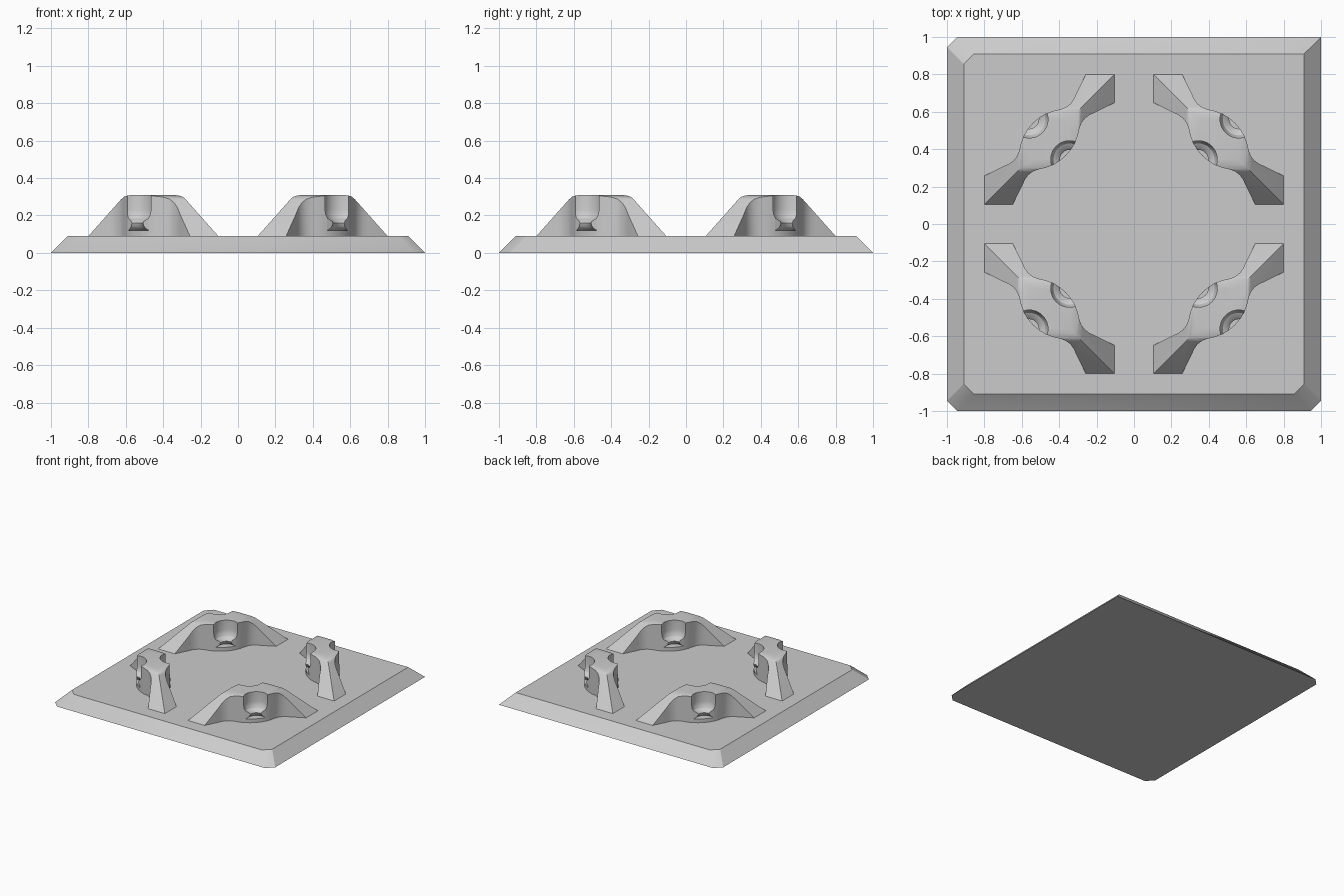
import bpy, bmesh, math
from mathutils import Matrix, Vector

cube = bpy.data.objects.get("Cube")
if cube:
    bpy.data.objects.remove(cube, do_unlink=True)

grey = bpy.data.materials.new("plain_grey")
grey.use_nodes = True
grey.diffuse_color = (0.6, 0.6, 0.6, 1)
grey.node_tree.nodes["Principled BSDF"].inputs["Base Color"].default_value = (0.6, 0.6, 0.6, 1)

BASE_TOP = 0.09
CENTRE = 0.4525


def loft(name, rings, matrix=Matrix()):
    """Closed solid through a stack of equal-length point rings."""
    bm = bmesh.new()
    loops = [[bm.verts.new(p) for p in ring] for ring in rings]
    n = len(loops[0])
    for low, high in zip(loops, loops[1:]):
        for i in range(n):
            j = (i + 1) % n
            bm.faces.new((low[i], low[j], high[j], high[i]))
    bm.faces.new(loops[0][::-1])
    bm.faces.new(loops[-1])
    bmesh.ops.recalc_face_normals(bm, faces=bm.faces)
    bm.transform(matrix)
    mesh = bpy.data.meshes.new(name)
    bm.to_mesh(mesh)
    bm.free()
    mesh.materials.append(grey)
    obj = bpy.data.objects.new(name, mesh)
    bpy.context.scene.collection.objects.link(obj)
    return obj


def smooth(mesh, degrees):
    mesh.shade_smooth()
    mesh.set_sharp_from_angle(angle=math.radians(degrees))


# Base plate: sloped rim, three clipped corners and one sharp corner
def plate_ring(half, z, clip=0.055):
    a, b = half, half - clip
    return [Vector((x, y, z)) for x, y in
            ((a, a), (-b, a), (-a, b), (-a, -b), (-b, -a), (b, -a), (a, -b))]


base = loft("base_plate", [plate_ring(1, 0), plate_ring(0.91, BASE_TOP)])
smooth(base.data, 30)

# Barrier footprint: pointed flared ends, narrow waist, bulging middle
half_profile = [(0.385, 0.108), (0.27, 0.070), (0.245, 0.060), (0.215, 0.055),
                (0.185, 0.059), (0.155, 0.072), (0.12, 0.094), (0.08, 0.112),
                (0.04, 0.121)]
upper = [(0.491, 0)] + half_profile + [(0, 0.124)] + \
        [(-u, v) for u, v in reversed(half_profile)]
footprint = upper + [(-u, -v) for u, v in upper]
turn = Matrix.Translation((CENTRE, CENTRE, 0)) @ Matrix.Rotation(-math.pi / 4, 4, "Z")
barrier = loft("barrier_1",
               [[Vector((u, v, z)) for u, v in footprint] for z in (0.085, 0.4)], turn)


# Pyramid envelope that slopes the ends and rounds off the crest
def square_ring(half, z):
    return [Vector((CENTRE + sx * half, CENTRE + sy * half, z))
            for sx, sy in ((1, 1), (-1, 1), (-1, -1), (1, -1))]


envelope = loft("barrier_envelope", [square_ring(h, z) for h, z in (
    (0.349, 0.088), (0.172, 0.287), (0.155, 0.301), (0.135, 0.307), (0.11, 0.31))])

# Goblet-shaped niche cutters, one on each side of the bulge
niche_profile = [(0.088, 0.12), (0.072, 0.128), (0.058, 0.142), (0.051, 0.16),
                 (0.062, 0.172), (0.085, 0.185), (0.096, 0.205), (0.1, 0.23),
                 (0.1, 0.4)]


def niche(side):
    steps = 40
    rings = [[Vector((r * math.cos(math.tau * i / steps),
                      side * 0.152 + r * math.sin(math.tau * i / steps), z))
              for i in range(steps)] for r, z in niche_profile]
    return loft("niche_cutter", rings, turn)


helpers = [(envelope, "INTERSECT"), (niche(1), "DIFFERENCE"), (niche(-1), "DIFFERENCE")]
for tool, operation in helpers:
    tool.hide_render = True
    mod = barrier.modifiers.new("shape", "BOOLEAN")
    mod.operation = operation
    mod.solver = "EXACT"
    mod.object = tool

# Bake the shaped barrier and drop the helpers
graph = bpy.context.evaluated_depsgraph_get()
shaped = bpy.data.meshes.new_from_object(barrier.evaluated_get(graph))
barrier.modifiers.clear()
barrier.data = shaped
smooth(shaped, 30)
for tool, _ in helpers:
    bpy.data.objects.remove(tool, do_unlink=True)

# Repeat the barrier around the plate
for k in range(1, 4):
    copy = bpy.data.objects.new(f"barrier_{k + 1}", shaped)
    copy.rotation_euler.z = k * math.pi / 2
    bpy.context.scene.collection.objects.link(copy)
